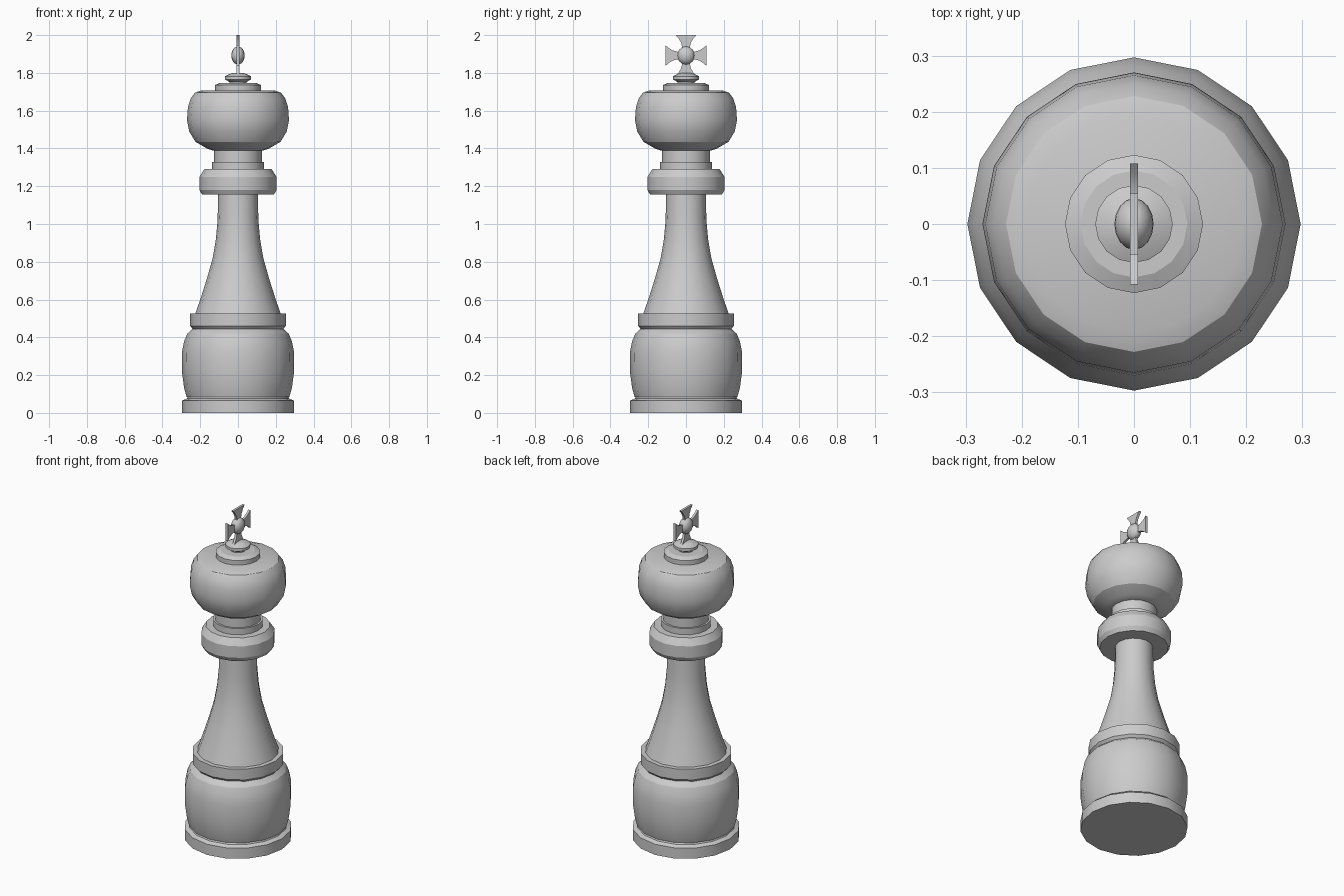
import bpy, bmesh, math

if "Cube" in bpy.data.objects:
    bpy.data.objects.remove(bpy.data.objects["Cube"])

SIDES = 16


def finish(name, bm, angle=23):
    bmesh.ops.recalc_face_normals(bm, faces=bm.faces)
    mesh = bpy.data.meshes.new(name)
    bm.to_mesh(mesh)
    bm.free()
    ob = bpy.data.objects.new(name, mesh)
    bpy.context.collection.objects.link(ob)
    bpy.ops.object.select_all(action='DESELECT')
    ob.select_set(True)
    bpy.context.view_layer.objects.active = ob
    bpy.ops.object.shade_smooth_by_angle(angle=math.radians(angle))
    return ob


def turned(name, profile):
    """Lathe (radius, height) points into a closed part."""
    bm = bmesh.new()
    rings = []
    for r, z in profile:
        rings.append([bm.verts.new((r * math.cos(i * math.tau / SIDES),
                                    r * math.sin(i * math.tau / SIDES), z))
                      for i in range(SIDES)])
    for a, b in zip(rings, rings[1:]):
        for i in range(SIDES):
            j = (i + 1) % SIDES
            bm.faces.new((a[i], a[j], b[j], b[i]))
    bm.faces.new(rings[0][::-1])
    bm.faces.new(rings[-1])
    return finish(name, bm)


# Foot, bulging base and band
turned("foot", [(.297, 0), (.297, .065), (.272, .075), (.265, .09)])
turned("base_bulge", [(.272, .085), (.285, .13), (.296, .21), (.297, .32),
                      (.285, .38), (.268, .42), (.24, .445), (.24, .46)])
turned("base_band", [(.24, .445), (.253, .46), (.253, .525), (.225, .525)])

# Tapering stem
turned("stem", [(.226, .525), (.20, .60), (.165, .71), (.134, .82),
                (.117, .92), (.108, 1.02), (.105, 1.16)])

# Collar and neck
turned("collar", [(.19, 1.155), (.204, 1.18), (.204, 1.25), (.178, 1.29)])
turned("neck_ring", [(.138, 1.285), (.138, 1.328)])
turned("neck", [(.127, 1.32), (.127, 1.40)])

# Rounded head with stacked discs on top
turned("head", [(.13, 1.388), (.165, 1.40), (.225, 1.435), (.258, 1.49),
                (.27, 1.55), (.265, 1.62), (.25, 1.665), (.228, 1.695), (.194, 1.707)])
turned("crown_disc", [(.123, 1.70), (.123, 1.735), (.095, 1.747)])
turned("finial_ring", [(.045, 1.74), (.045, 1.752), (.069, 1.765),
                       (.069, 1.782), (.042, 1.795), (.02, 1.80)])

# Flared cross: one arm outline repeated four times, then thickened
CENTRE, HALF = 1.892, .007
arm = [(.018, -.018), (.045, -.02), (.07, -.027), (.09, -.039), (.108, -.054),
       (.108, .054), (.09, .039), (.07, .027), (.045, .02)]
bm = bmesh.new()
outline = []
for k in range(4):
    c, s = [(1, 0), (0, 1), (-1, 0), (0, -1)][k]
    for d, w in arm:
        outline.append(bm.verts.new((-HALF, d * c - w * s, CENTRE + d * s + w * c)))
face = bm.faces.new(outline)
ext = bmesh.ops.extrude_face_region(bm, geom=[face], use_keep_orig=True)
bmesh.ops.translate(bm, vec=(2 * HALF, 0, 0),
                    verts=[v for v in ext["geom"] if isinstance(v, bmesh.types.BMVert)])
finish("cross", bm)

# Flattened boss in the middle of the cross
bm = bmesh.new()
bmesh.ops.create_uvsphere(bm, u_segments=16, v_segments=12, radius=1)
bmesh.ops.scale(bm, vec=(.035, .046, .048), verts=bm.verts)
bmesh.ops.translate(bm, vec=(0, 0, CENTRE), verts=bm.verts)
finish("cross_boss", bm, 40)
